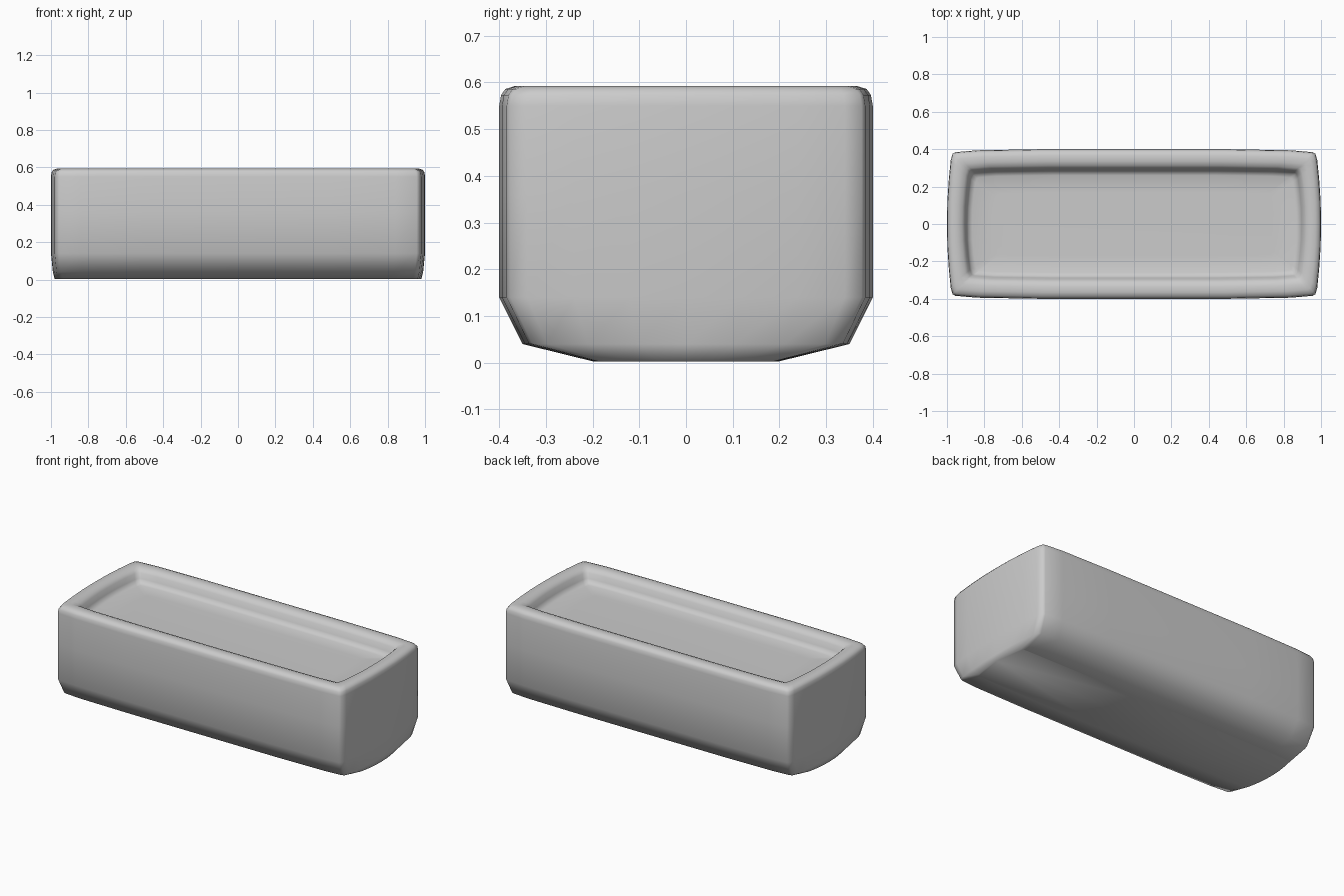
import bpy, bmesh

if "Cube" in bpy.data.objects:
    bpy.data.objects.remove(bpy.data.objects["Cube"])

# Plan outline quarter (fractions of the half sizes): slightly bowed sides, tight corners
QUARTER = [(1, 0), (0.998, 0.3), (0.99, 0.6), (0.98, 0.85), (0.97, 0.94),
           (0.955, 0.96), (0.84, 0.985), (0.5, 1), (0, 1)]


def outline():
    q = QUARTER
    left = [(-x, y) for x, y in reversed(q[:-1])]
    half = q + left
    return half + [(-x, -y) for x, y in half[1:-1]]


# Stacked rings from underside, up the wall, over the rim and into the recess: half x, half y, z
RINGS = [(0.98, 0.20, 0.003), (0.99, 0.35, 0.04), (1.0, 0.40, 0.14),
         (1.0, 0.40, 0.36), (1.0, 0.40, 0.55), (0.997, 0.396, 0.573),
         (0.988, 0.387, 0.586), (0.97, 0.365, 0.593), (0.945, 0.335, 0.593),
         (0.92, 0.312, 0.585), (0.905, 0.298, 0.57), (0.895, 0.288, 0.54),
         (0.885, 0.278, 0.522), (0.865, 0.26, 0.514), (0.75, 0.17, 0.512)]

bm = bmesh.new()
pts = outline()
loops = [[bm.verts.new((x * hx, y * hy, z)) for x, y in pts] for hx, hy, z in RINGS]
n = len(pts)
for a, b in zip(loops, loops[1:]):
    for i in range(n):
        j = (i + 1) % n
        bm.faces.new((a[i], a[j], b[j], b[i]))

# Underside and recess floor
bm.faces.new(list(reversed(loops[0])))
bm.faces.new(loops[-1])
for f in bm.faces:
    f.smooth = True
bmesh.ops.recalc_face_normals(bm, faces=bm.faces[:])

mesh = bpy.data.meshes.new("trough_block")
bm.to_mesh(mesh)
bm.free()
block = bpy.data.objects.new("trough_block", mesh)
bpy.context.collection.objects.link(block)
